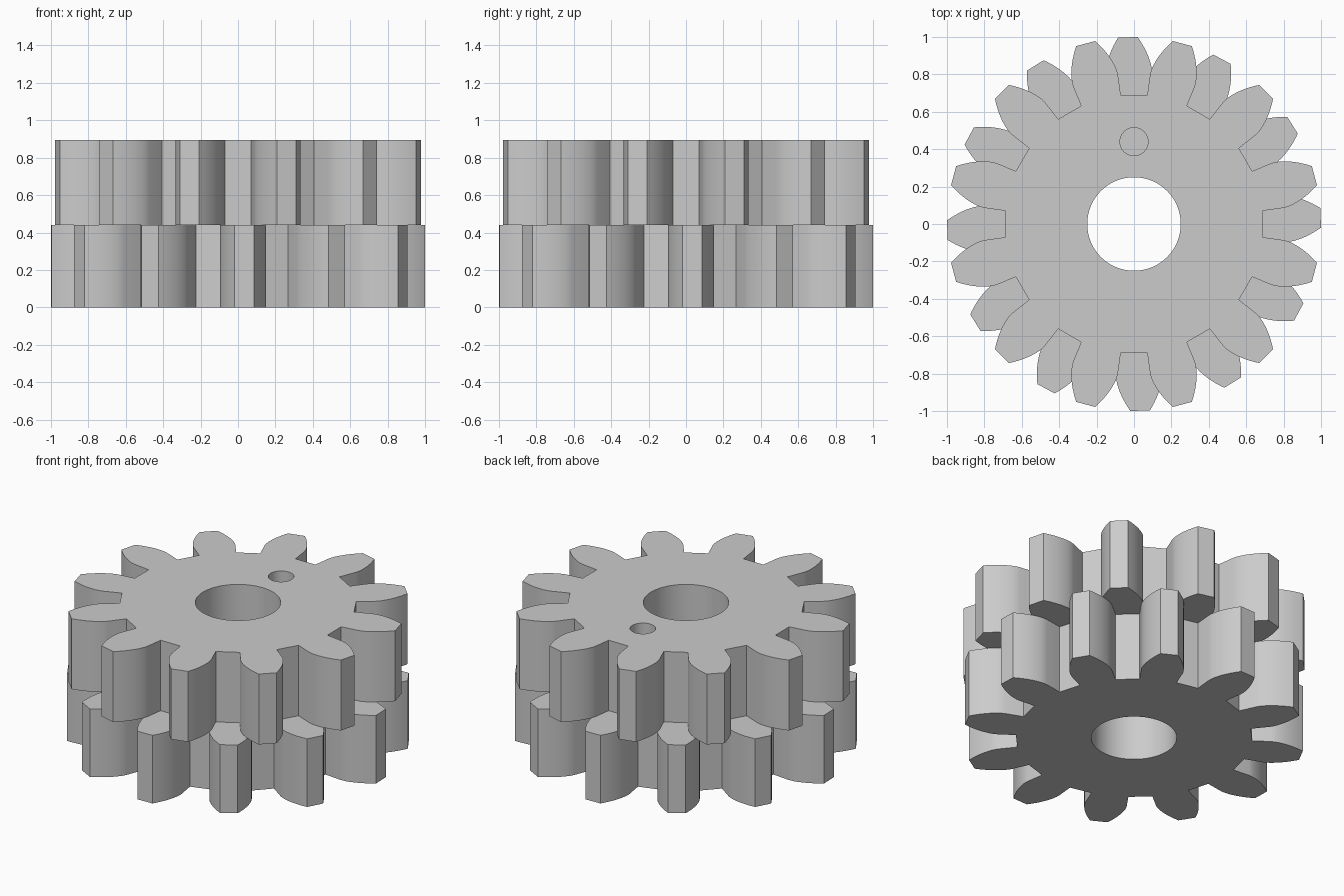
import bpy, bmesh
from math import sin, cos, tan, acos, radians, pi

cube = bpy.data.objects.get("Cube")
if cube:
    bpy.data.objects.remove(cube, do_unlink=True)

TEETH = 12
TIP_R, BASE_R, ROOT_R = 1.0, 0.805, 0.692
BASE_HALF = radians(8.85)     # half tooth angle at the base circle
ROOT_HALF = radians(9.15)     # half tooth angle at the root
BORE_R = 0.25
PIN_R, PIN_Y = 0.075, 0.44
SPLIT_Z, TOP_Z = 0.44, 0.895

steel = bpy.data.materials.new("plain_grey")
steel.use_nodes = True
grey = (0.6, 0.6, 0.6, 1)
steel.diffuse_color = grey
steel.node_tree.nodes["Principled BSDF"].inputs["Base Color"].default_value = grey


def circle(radius, y=0.0, n=72):
    return [(radius * cos(2 * pi * i / n), y + radius * sin(2 * pi * i / n))
            for i in range(n)]


def flank(steps=10):
    """Radius and half angle along one involute tooth side, root to tip."""
    side = [(ROOT_R, ROOT_HALF)]
    for i in range(steps + 1):
        r = BASE_R + (TIP_R - BASE_R) * i / steps
        a = acos(BASE_R / r)
        side.append((r, BASE_HALF - (tan(a) - a)))
    return side


def gear_outline(first_tooth):
    side = flank()
    points = []
    for t in range(TEETH):
        centre = first_tooth + 2 * pi * t / TEETH
        tooth = [(r, centre - h) for r, h in side]
        tooth += [(r, centre + h) for r, h in reversed(side)]
        points += [(r * cos(a), r * sin(a)) for r, a in tooth]
    return points


def make_plate(name, loops, z0, z1):
    """Fill an outline with holes, then raise it into a solid plate."""
    bm = bmesh.new()
    edges = []
    for loop in loops:
        verts = [bm.verts.new((x, y, z0)) for x, y in loop]
        edges += [bm.edges.new((v, verts[i - 1])) for i, v in enumerate(verts)]
    bmesh.ops.triangle_fill(bm, use_beauty=True, edges=edges, normal=(0, 0, 1))
    raised = bmesh.ops.extrude_face_region(bm, geom=bm.faces[:],
                                           use_keep_orig=True)
    bmesh.ops.translate(bm, vec=(0, 0, z1 - z0),
                        verts=[g for g in raised["geom"]
                               if isinstance(g, bmesh.types.BMVert)])
    bmesh.ops.recalc_face_normals(bm, faces=bm.faces[:])
    mesh = bpy.data.meshes.new(name)
    bm.to_mesh(mesh)
    bm.free()
    mesh.materials.append(steel)
    obj = bpy.data.objects.new(name, mesh)
    bpy.context.collection.objects.link(obj)
    bpy.ops.object.select_all(action='DESELECT')
    obj.select_set(True)
    bpy.context.view_layer.objects.active = obj
    bpy.ops.object.shade_smooth_by_angle(angle=radians(25))
    return obj


# Lower gear, turned slightly, with the centre bore only
make_plate("lower_gear", [gear_outline(radians(1.9)), circle(BORE_R)],
           0, SPLIT_Z)

# Upper gear, turned half a tooth, with the bore and a blind pin hole
make_plate("upper_gear", [gear_outline(pi / TEETH), circle(BORE_R),
                          circle(PIN_R, PIN_Y, 40)], SPLIT_Z, TOP_Z)
